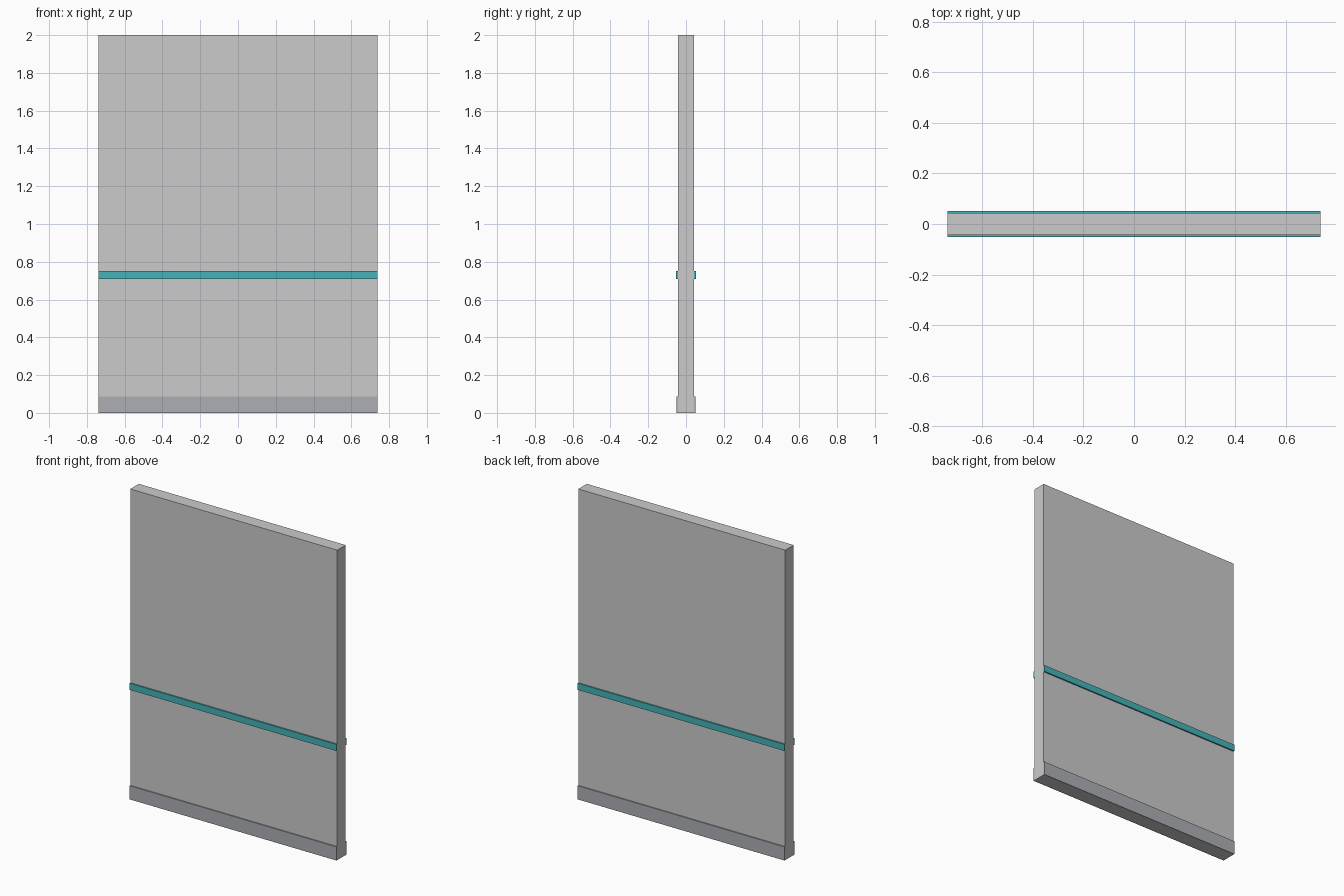
import bpy

if "Cube" in bpy.data.objects:
    bpy.data.objects.remove(bpy.data.objects["Cube"])

HALF_W = 0.738    # half width of the panel
HALF_T = 0.043    # half thickness of the panel


def material(name, colour):
    mat = bpy.data.materials.new(name)
    mat.diffuse_color = (*colour, 1)
    mat.use_nodes = True
    mat.node_tree.nodes["Principled BSDF"].inputs["Base Color"].default_value = mat.diffuse_color
    return mat


def box(name, y0, y1, z0, z1, mat=None):
    bpy.ops.mesh.primitive_cube_add(size=1, location=(0, (y0 + y1) / 2, (z0 + z1) / 2))
    obj = bpy.context.object
    obj.name = name
    obj.scale = (2 * HALF_W, abs(y1 - y0), z1 - z0)
    bpy.ops.object.transform_apply(location=False, rotation=False, scale=True)
    if mat:
        obj.data.materials.append(mat)
    return obj


teal = material("teal_trim", (0.06, 0.45, 0.47))
slate = material("slate_grey", (0.42, 0.43, 0.46))

# Wall panel
box("wall_panel", -HALF_T, HALF_T, 0, 2)

# Trim strips on both faces
for side, s in (("front", -1), ("back", 1)):
    box(f"{side}_rail", s * HALF_T, s * 0.052, 0.708, 0.75, teal)
    box(f"{side}_skirting", s * HALF_T, s * 0.05, 0, 0.088, slate)
